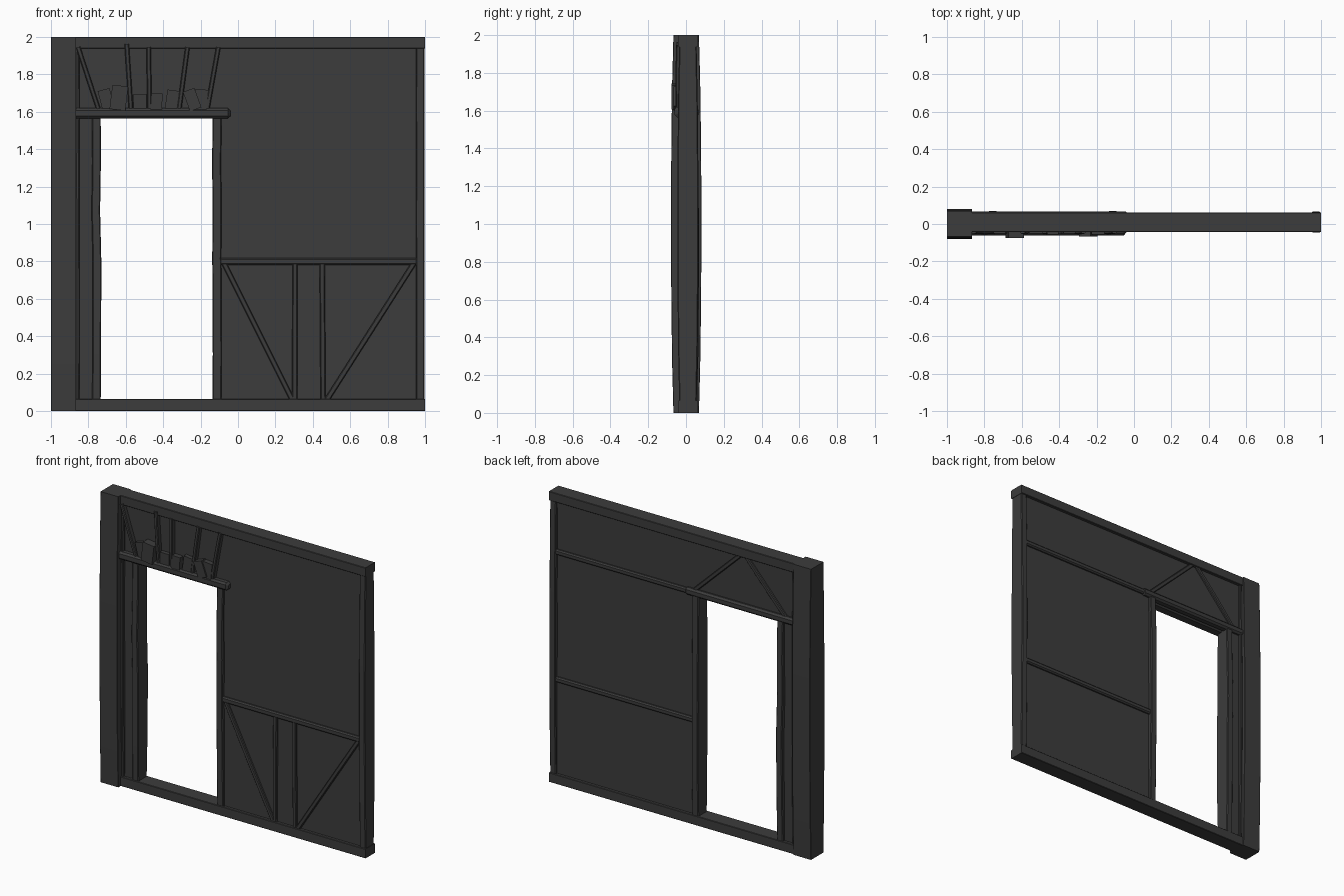
import bpy, bmesh, math, random
from mathutils import Vector

if "Cube" in bpy.data.objects:
    bpy.data.objects.remove(bpy.data.objects["Cube"])

random.seed(4)
mat = bpy.data.materials.new("dark_timber")
mat.diffuse_color = (0.045, 0.045, 0.045, 1)
mat.use_nodes = True
mat.node_tree.nodes["Principled BSDF"].inputs["Base Color"].default_value = mat.diffuse_color


def finish(name, bm):
    bmesh.ops.recalc_face_normals(bm, faces=bm.faces)
    me = bpy.data.meshes.new(name)
    bm.to_mesh(me)
    bm.free()
    me.materials.append(mat)
    ob = bpy.data.objects.new(name, me)
    bpy.context.collection.objects.link(ob)
    return ob


def beam(name, a, b, width, depth, y, bulge=0.0, wobble=0.0, chamfer=0.005, rings=7, round_end=False):
    """Hewn timber in the XZ plane from a to b; bulge swells its depth mid-way."""
    a, b = Vector((a[0], y, a[1])), Vector((b[0], y, b[1]))
    d = (b - a).normalized()
    side = Vector((d.z, 0, -d.x))
    bm = bmesh.new()
    loops = []
    stations = [i / (rings - 1) for i in range(rings)]
    if round_end:
        stations.insert(-1, 1 - 0.014 / (b - a).length)
    for t in stations:
        shrink = 0.55 if round_end and t == 1 else 1
        w = width / 2 * shrink
        h = (depth / 2 + bulge * math.sin(math.pi * t) ** 0.7 if 0 < t < 1 else depth / 2) * shrink
        c = chamfer * shrink
        off = side * (random.uniform(-wobble, wobble) if 0 < t < 1 else 0)
        pts = [(w, h - c), (w - c, h), (c - w, h), (-w, h - c),
               (-w, c - h), (c - w, -h), (w - c, -h), (w, c - h)]
        p0 = a.lerp(b, t) + off
        loops.append([bm.verts.new(p0 + side * u + Vector((0, v, 0))) for u, v in pts])
    for l0, l1 in zip(loops, loops[1:]):
        for i in range(8):
            j = (i + 1) % 8
            bm.faces.new((l0[i], l0[j], l1[j], l1[i]))
    bm.faces.new(loops[0])
    bm.faces.new(loops[-1])
    return finish(name, bm)


def box(name, x0, x1, y0, y1, z0, z1, tilt=0.0):
    bm = bmesh.new()
    bmesh.ops.create_cube(bm, size=1)
    c, s = math.cos(tilt), math.sin(tilt)
    for v in bm.verts:
        x, z = v.co.x * (x1 - x0), v.co.z * (z1 - z0)
        v.co = ((x0 + x1) / 2 + x * c + z * s, (y0 + y1) / 2 + v.co.y * (y1 - y0),
                (z0 + z1) / 2 - x * s + z * c)
    return finish(name, bm)


# Plaster infill panels around the doorway
PY0, PY1 = -0.022, 0.042
box("wall_panel", -0.10, 0.97, PY0, PY1, 0.05, 1.95)
box("over_door_panel", -0.88, -0.10, PY0, PY1, 1.585, 1.95)
box("door_side_panel", -0.88, -0.77, PY0, PY1, 0.05, 1.60)

# Main frame: corner post, side post, sill and top plate
beam("corner_post", (-0.9325, 0), (-0.9325, 2), 0.135, 0.135, 0.001, bulge=0.013, chamfer=0.002, rings=9)
beam("side_post", (0.974, 0.05), (0.974, 1.95), 0.046, 0.092, 0.01, bulge=0.010, wobble=0.001)
beam("sill", (-0.88, 0.0325), (1, 0.0325), 0.065, 0.105, 0.01, chamfer=0.003)
beam("top_plate", (-0.88, 1.969), (1, 1.969), 0.062, 0.105, 0.01, chamfer=0.003)

# Door jambs and narrow stud beside the corner post
beam("left_jamb", (-0.757, 0.05), (-0.757, 1.58), 0.046, 0.095, 0.012, bulge=0.009, wobble=0.004)
beam("right_jamb", (-0.112, 0.05), (-0.112, 1.58), 0.048, 0.095, 0.012, bulge=0.009, wobble=0.003)
beam("corner_stud", (-0.857, 0.05), (-0.857, 1.94), 0.02, 0.09, 0.01, bulge=0.006, wobble=0.001)

# Lintel, front log and back half
beam("front_lintel", (-0.87, 1.592), (-0.04, 1.592), 0.054, 0.075, -0.023, chamfer=0.012, round_end=True)
beam("back_lintel", (-0.87, 1.592), (-0.03, 1.592), 0.05, 0.055, 0.038, chamfer=0.012, round_end=True)

# Front: lower rail, two studs and two diagonal braces
beam("front_rail", (-0.09, 0.80), (0.955, 0.80), 0.038, 0.05, -0.015, chamfer=0.008)
for i, (a, b) in enumerate([((-0.075, 0.79), (0.29, 0.06)), ((0.303, 0.05), (0.305, 0.79)),
                            ((0.455, 0.05), (0.45, 0.79)), ((0.94, 0.79), (0.475, 0.06))]):
    beam(f"front_brace_{i}", a, b, 0.028, 0.04, -0.016, bulge=0.003)

# Front: splayed struts above the lintel
for i, (a, b) in enumerate([((-0.855, 1.945), (-0.745, 1.61)), ((-0.595, 1.962), (-0.572, 1.61)),
                            ((-0.478, 1.945), (-0.473, 1.61)), ((-0.27, 1.945), (-0.315, 1.61)),
                            ((-0.105, 1.945), (-0.165, 1.61))]):
    beam(f"lintel_strut_{i}", a, b, 0.024, 0.05, -0.026, bulge=0.004)

# Front: loose bricks resting on the lintel (centre x, width, height, tilt, front y)
for i, (x, w, h, tilt, y) in enumerate([(-0.705, 0.065, 0.10, -0.25, -0.05), (-0.637, 0.085, 0.12, 0.12, -0.076),
                                        (-0.525, 0.07, 0.075, 0.0, -0.05), (-0.435, 0.06, 0.08, 0.04, -0.056),
                                        (-0.352, 0.065, 0.095, 0.14, -0.05), (-0.245, 0.065, 0.10, -0.35, -0.066),
                                        (-0.198, 0.07, 0.10, 0.1, -0.056)]):
    box(f"brick_{i}", x - w / 2, x + w / 2, y, -0.01, 1.61, 1.61 + h + 0.01, tilt)

# Back: two rails and the triangle brace above the door
beam("back_upper_rail", (-0.06, 1.592), (0.955, 1.592), 0.036, 0.045, 0.037, chamfer=0.008)
beam("back_lower_rail", (-0.10, 0.715), (0.955, 0.715), 0.036, 0.045, 0.037, chamfer=0.008)
for i, (a, b) in enumerate([((-0.45, 1.945), (-0.10, 1.61)), ((-0.49, 1.945), (-0.79, 1.61))]):
    beam(f"back_brace_{i}", a, b, 0.028, 0.04, 0.035, bulge=0.003)
